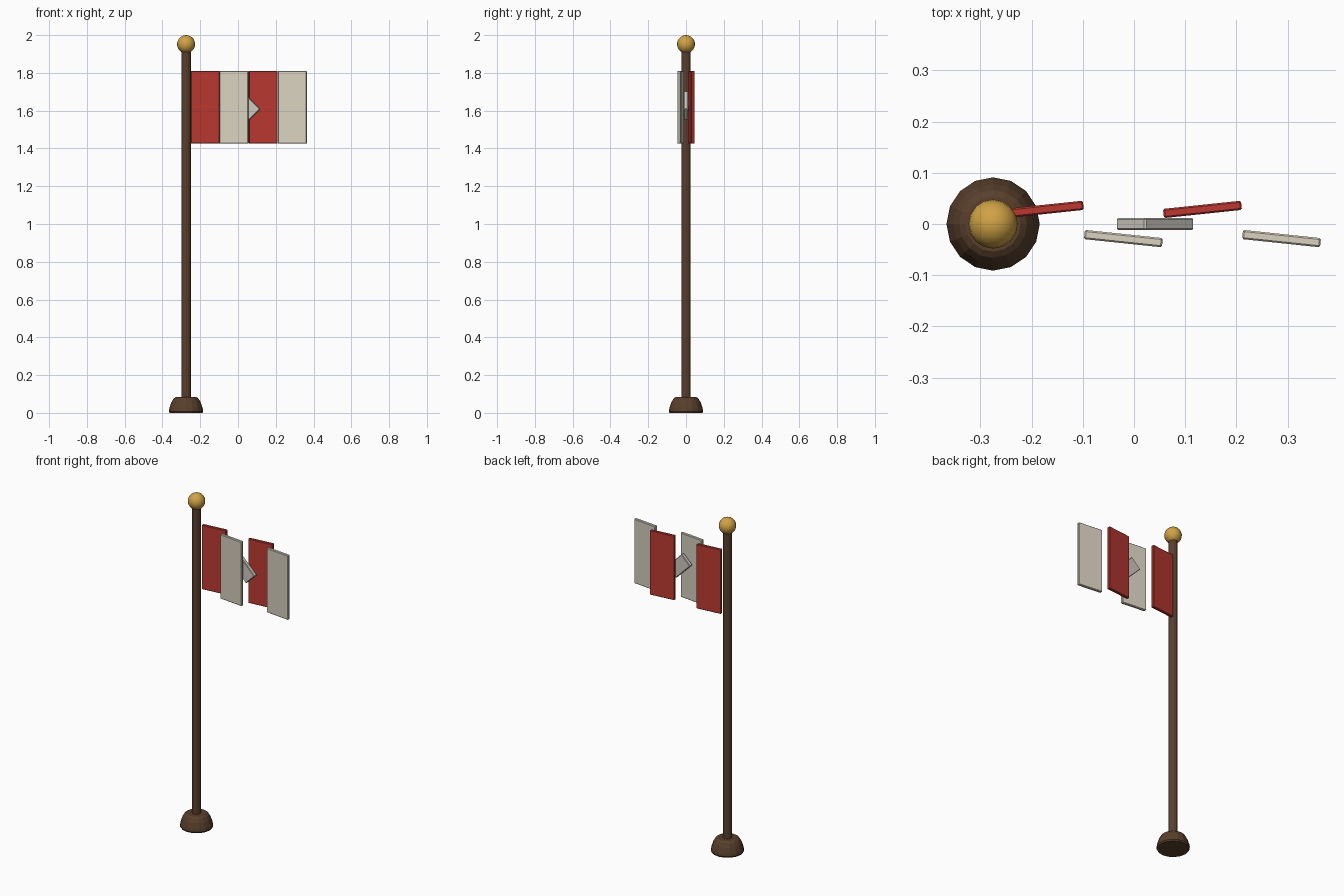
import bpy, bmesh, math

if "Cube" in bpy.data.objects:
    bpy.data.objects.remove(bpy.data.objects["Cube"])

POLE_X = -0.275


def material(name, rgb):
    m = bpy.data.materials.new(name)
    m.diffuse_color = (*rgb, 1)
    m.use_nodes = True
    m.node_tree.nodes["Principled BSDF"].inputs["Base Color"].default_value = m.diffuse_color
    return m


wood = material("dark_wood", (0.10, 0.05, 0.025))
gold = material("gold", (0.63, 0.36, 0.06))
red = material("red_cloth", (0.50, 0.04, 0.03))
cream = material("cream_cloth", (0.70, 0.65, 0.53))
pale = material("pale_emblem", (0.62, 0.59, 0.53))


def lathe(name, profile, sides, mat):
    """Closed solid of revolution about the pole axis, from (radius, z) rings."""
    bm = bmesh.new()
    rings = []
    for r, z in profile:
        rings.append([bm.verts.new((r * math.sin(2 * math.pi * i / sides),
                                    r * math.cos(2 * math.pi * i / sides), z))
                      for i in range(sides)])
    for a, b in zip(rings, rings[1:]):
        for i in range(sides):
            j = (i + 1) % sides
            bm.faces.new((a[i], a[j], b[j], b[i]))
    bm.faces.new(rings[0])
    bm.faces.new(rings[-1])
    bmesh.ops.recalc_face_normals(bm, faces=bm.faces)
    me = bpy.data.meshes.new(name)
    bm.to_mesh(me)
    bm.free()
    ob = bpy.data.objects.new(name, me)
    ob.location.x = POLE_X
    bpy.context.collection.objects.link(ob)
    me.materials.append(mat)
    return ob


def slab(name, size, loc, rot, mat):
    """Thin box with slightly softened edges."""
    bpy.ops.mesh.primitive_cube_add(size=1, location=loc, rotation=rot)
    ob = bpy.context.object
    ob.name = name
    ob.scale = size
    bpy.ops.object.transform_apply(location=False, rotation=False, scale=True)
    bevel = ob.modifiers.new("soft_edge", 'BEVEL')
    bevel.width = 0.003
    bevel.segments = 1
    ob.data.materials.append(mat)
    return ob


# Domed foot and pole
lathe("base", [(0.087, 0), (0.091, 0.008), (0.088, 0.025), (0.078, 0.055),
               (0.066, 0.076), (0.054, 0.084)], 16, wood)
lathe("pole", [(0.025, 0.04), (0.025, 1.92)], 12, wood)

# Ball on top
bpy.ops.mesh.primitive_uv_sphere_add(segments=16, ring_count=10, radius=0.048,
                                     location=(POLE_X, 0, 1.952))
finial = bpy.context.object
finial.name = "finial"
finial.data.materials.append(gold)
bpy.ops.object.shade_smooth_by_angle(angle=math.radians(40))

# Flag strips, alternately in front of and behind the pole line
for i in range(4):
    side = 1 if i % 2 == 0 else -1
    slab(f"flag_strip_{i + 1}", (0.153, 0.018, 0.386),
         (-0.175 + 0.1543 * i, 0.0285 * side, 1.618),
         (0, 0, math.radians(6 * side)), red if side > 0 else cream)

# Tilted emblem between the strips
slab("emblem", (0.135, 0.024, 0.081), (0.041, 0, 1.628),
     (0, math.radians(45), 0), pale)
